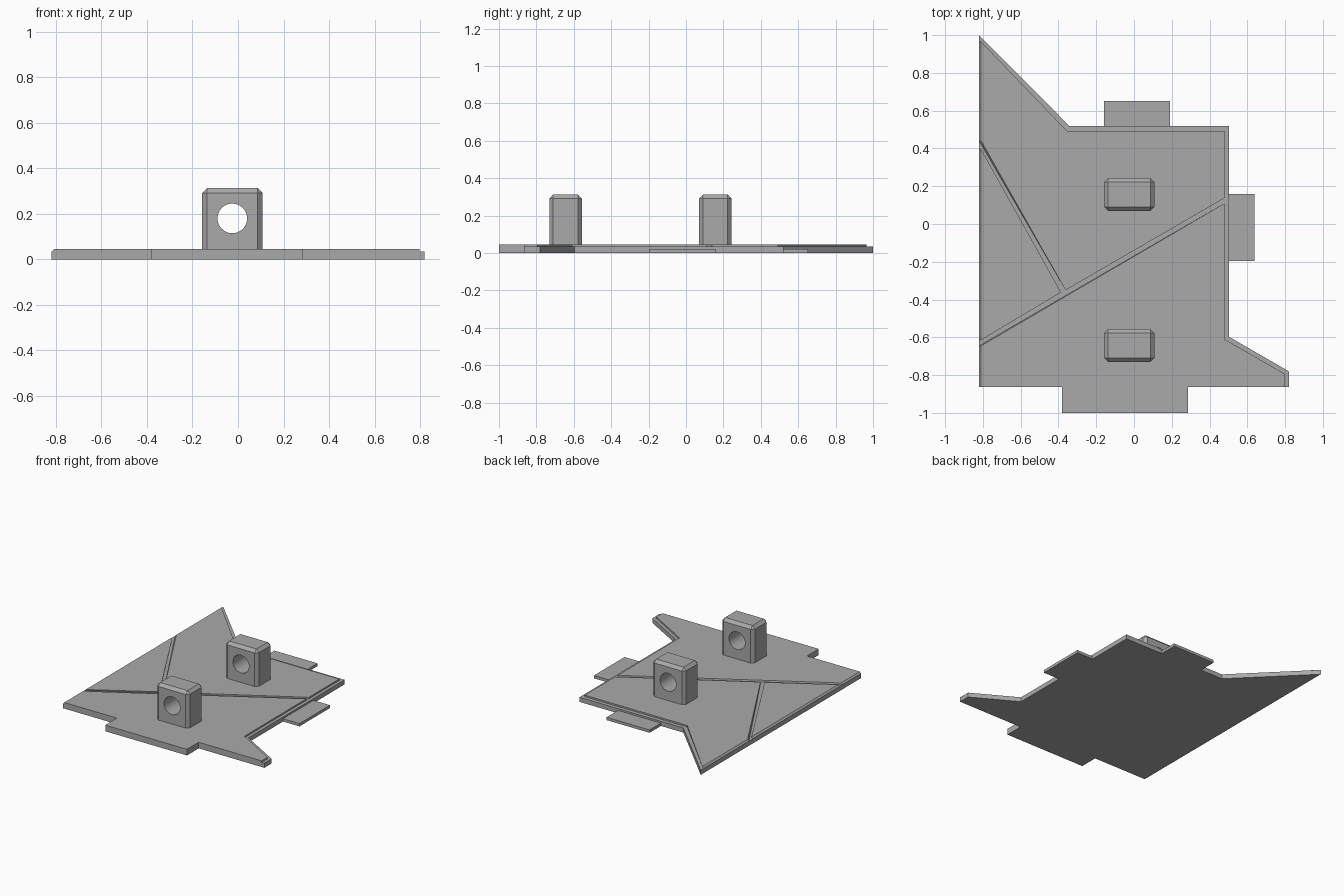
import bpy
import bmesh
from mathutils import Matrix, Vector

cube = bpy.data.objects.get("Cube")
if cube:
    bpy.data.objects.remove(cube, do_unlink=True)

grey = bpy.data.materials.new("plain_grey")
grey.use_nodes = True
grey.diffuse_color = (0.4, 0.4, 0.4, 1)
grey.node_tree.nodes["Principled BSDF"].inputs["Base Color"].default_value = (0.4, 0.4, 0.4, 1)

LEFT, CHAMFER = -0.82, 0.011
STEP, TOP = 0.034, 0.045


def add_object(name, bm):
    bmesh.ops.recalc_face_normals(bm, faces=bm.faces)
    mesh = bpy.data.meshes.new(name)
    bm.to_mesh(mesh)
    bm.free()
    mesh.materials.append(grey)
    obj = bpy.data.objects.new(name, mesh)
    bpy.context.collection.objects.link(obj)
    return obj


def prism(name, outline, z0, z1, chamfer=0):
    """Extrude an outline; optionally slope its outer straight side."""
    bm = bmesh.new()
    face = bm.faces.new([bm.verts.new((x, y, z0)) for x, y in outline])
    top = bmesh.ops.extrude_face_region(bm, geom=[face], use_keep_orig=True)["geom"]
    for v in top:
        if isinstance(v, bmesh.types.BMVert):
            v.co.z = z1
            if abs(v.co.x - LEFT) < 1e-4:
                v.co.x += chamfer
    return add_object(name, bm)


# Base plate with the front tongue
tongue = [(-0.38, -0.864), (-0.38, -1), (0.285, -1), (0.285, -0.864)]
prism("base_plate", [(LEFT, -0.864)] + tongue + [
    (0.82, -0.864), (0.82, -0.78), (0.503, -0.597), (0.503, 0.52),
    (-0.343, 0.52), (LEFT, 1)], 0, STEP)

# Raised panels separated by narrow grooves
prism("back_panel", [
    (LEFT, 0.44), (-0.362, -0.35), (0.48, 0.138), (0.48, 0.492),
    (-0.354, 0.492), (LEFT, 0.965)], STEP, TOP, CHAMFER)
prism("triangle_panel", [(LEFT, 0.395), (LEFT, -0.614), (-0.386, -0.362)],
      STEP, TOP, CHAMFER)
prism("front_panel", [(LEFT, -0.645), (LEFT, -0.864)] + tongue + [
    (0.797, -0.864), (0.797, -0.793), (0.48, -0.61), (0.48, 0.11)],
    STEP, TOP, CHAMFER)

# Thin connecting tabs
for name, x0, x1, y0, y1 in (("back_tab", -0.16, 0.19, 0.51, 0.652),
                             ("left_tab", 0.49, 0.637, -0.195, 0.16)):
    prism(name, [(x0, y0), (x1, y0), (x1, y1), (x0, y1)], 0, 0.021)


# Chamfered lugs, each with a round hole from front to back
def lug(name, y):
    low, high = 0.034, 0.313
    bm = bmesh.new()
    bmesh.ops.create_cube(bm, size=1, matrix=Matrix.LocRotScale(
        Vector((-0.025, y, (low + high) / 2)), None, Vector((0.265, 0.174, high - low))))
    edges = [e for e in bm.edges if max(v.co.z for v in e.verts) > 0.2]
    bmesh.ops.bevel(bm, geom=edges, offset=0.021, segments=1, affect='EDGES')
    obj = add_object(name, bm)

    hole = bmesh.new()
    bmesh.ops.create_cone(hole, cap_ends=True, segments=48, radius1=0.065,
                          radius2=0.065, depth=0.4,
                          matrix=Matrix.Translation((-0.025, y, 0.18))
                          @ Matrix.Rotation(1.5707963, 4, 'X'))
    cutter = add_object("hole_cutter", hole)
    cutter.hide_render = True
    mod = obj.modifiers.new("hole", 'BOOLEAN')
    mod.operation, mod.object, mod.solver = 'DIFFERENCE', cutter, 'EXACT'
    bpy.ops.object.select_all(action='DESELECT')
    bpy.context.view_layer.objects.active = obj
    obj.select_set(True)
    bpy.ops.object.modifier_apply(modifier=mod.name)
    bpy.data.objects.remove(cutter, do_unlink=True)
    bpy.ops.object.shade_smooth_by_angle(angle=0.5)


lug("front_lug", -0.644)
lug("back_lug", 0.157)
